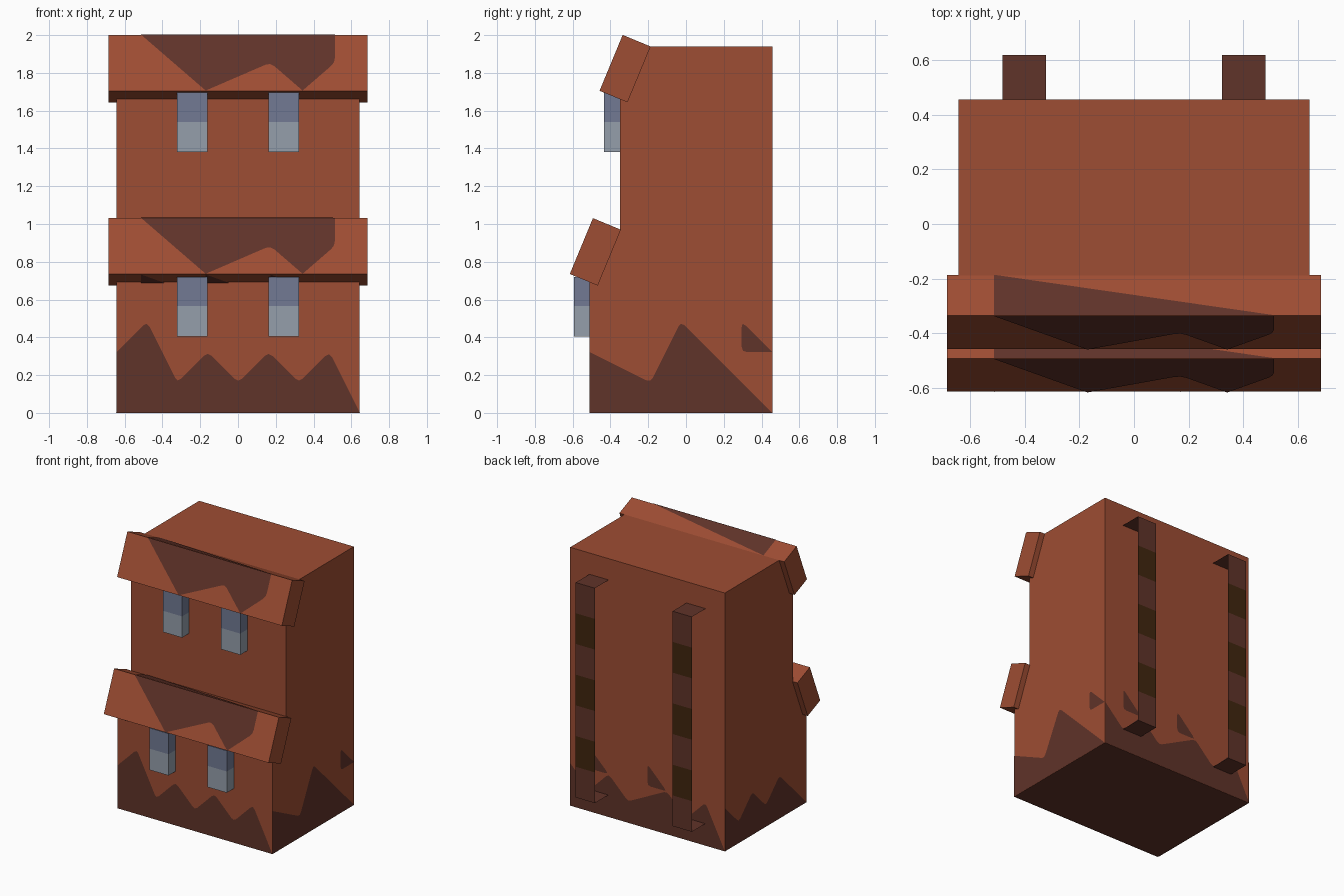
import bpy
import bmesh
import math
from mathutils import Vector

old = bpy.data.objects.get("Cube")
if old:
    bpy.data.objects.remove(old, do_unlink=True)


def material(name, hex_colour):
    rgb = []
    for i in (0, 2, 4):
        c = int(hex_colour[i:i + 2], 16) / 255
        rgb.append(c / 12.92 if c <= 0.04045 else ((c + 0.055) / 1.055) ** 2.4)
    m = bpy.data.materials.new(name)
    m.use_nodes = True
    m.diffuse_color = (*rgb, 1)
    m.node_tree.nodes["Principled BSDF"].inputs["Base Color"].default_value = (*rgb, 1)
    return m


LEATHER = material("rust leather", "9E4D33")
DARK = material("dark brown leather", "603329")
OLIVE = material("deep olive brown", "40260E")
STEEL = material("light steel", "959FAB")
BLUE = material("blue steel", "727A94")

HALF_W = 0.643          # half width of the bag
FRONT, MID, BACK = -0.51, -0.35, 0.457
PIX = 0.161             # width of one step in the stained pattern
X, Y, Z = Vector((1, 0, 0)), Vector((0, 1, 0)), Vector((0, 0, 1))


def finish(bm, name, mats):
    mesh = bpy.data.meshes.new(name)
    bm.to_mesh(mesh)
    bm.free()
    for m in mats:
        mesh.materials.append(m)
    ob = bpy.data.objects.new(name, mesh)
    bpy.context.collection.objects.link(ob)
    return ob


def prism(name, profile, x0, x1, mats, rule=None, cut_z=None):
    """Extrude a (y, z) profile along x; the rule picks a material per face."""
    bm = bmesh.new()
    face = bm.faces.new([bm.verts.new((x0, y, z)) for y, z in profile])
    ext = bmesh.ops.extrude_face_region(bm, geom=[face])
    moved = [g for g in ext["geom"] if isinstance(g, bmesh.types.BMVert)]
    bmesh.ops.translate(bm, verts=moved, vec=X * (x1 - x0))
    if cut_z:
        bmesh.ops.bisect_plane(bm, geom=bm.verts[:] + bm.edges[:] + bm.faces[:],
                               plane_co=(0, 0, cut_z), plane_no=Z)
    bmesh.ops.recalc_face_normals(bm, faces=bm.faces)
    if rule:
        for f in bm.faces:
            f.material_index = int(rule(f))
    return finish(bm, name, mats)


def rounded(points, is_round, r=0.028):
    """Soften the chosen corners of a 2D outline."""
    out = []
    for i, p in enumerate(points):
        if not is_round(p):
            out.append(p)
            continue
        a = p + (points[i - 1] - p).normalized() * r
        b = p + (points[(i + 1) % len(points)] - p).normalized() * r
        out += [a, (a + b + 2 * p) / 4, b]
    return out


def stain(name, origin, u, v, heights, width=PIX, step=PIX, is_round=lambda p: True):
    """Flat stepped patch: columns of given heights, laid just above a surface."""
    total = width * len(heights)
    pts = [Vector((0, 0)), Vector((total, 0))]
    for i in reversed(range(len(heights))):
        h = heights[i] * step
        for p in (Vector(((i + 1) * width, h)), Vector((i * width, h))):
            if p.y == pts[-1].y and len(pts) > 2:
                pts.pop()
            pts.append(p)
    n = u.cross(v).normalized()
    bm = bmesh.new()
    bm.faces.new([bm.verts.new(origin + u * p.x + v * p.y + n * 0.003)
                  for p in rounded(pts, is_round)])
    return finish(bm, name, [DARK])


# Main bag with the front pocket, dark underneath
prism("bag_body", [(FRONT, 0), (BACK, 0), (BACK, 1.94), (MID, 1.94), (MID, 0.97), (FRONT, 0.97)],
      -HALF_W, HALF_W, [LEATHER, DARK], lambda f: f.normal.z < -0.5)

# Dark stepped stain around the base: corner, run direction, column heights
sides = {
    "front": (Vector((-HALF_W, FRONT, 0)), X, [2, 3, 1, 2, 1, 2, 1, 2]),
    "left": (Vector((HALF_W, FRONT, 0)), Y, [2, 2, 1, 3, 2, 1]),
    "back": (Vector((HALF_W, BACK, 0)), -X, [2, 1, 2, 1, 1, 2, 1, 2]),
    "right": (Vector((-HALF_W, BACK, 0)), -Y, [2, 1, 2, 1, 2, 2]),
}
for side, (corner, run, heights) in sides.items():
    end = PIX * len(heights) - 0.01
    stain(side + "_base_stain", corner, run, Z, heights,
          is_round=lambda p: p.y > 0 and 0.01 < p.x < end)

# Loose patches above the base
for side, col in (("back", 1), ("back", 4), ("left", 5)):
    corner, run, heights = sides[side]
    at_edge = col == len(heights) - 1
    stain(f"{side}_patch_{col}", corner + run * PIX * col + Z * PIX * 2, run, Z, [1],
          is_round=lambda p: not (at_edge and p.x > 0.1))

# Two tilted flaps with dark trim
TILT = math.radians(22.5)
down = Vector((0, -math.sin(TILT), -math.cos(TILT)))
out = Vector((0, -math.cos(TILT), math.sin(TILT)))
FLAP_W, LONG, THICK, COL = 0.685, 0.16, 0.08, 0.171
for label, centre in (("upper", Vector((0, -0.3225, 1.8225))),
                      ("lower", Vector((0, -0.48, 0.8525)))):
    corners = [centre + down * a * LONG + out * b * THICK
               for a, b in ((-1, -1), (-1, 1), (1, 1), (1, -1))]
    prism(label + "_flap", [(c.y, c.z) for c in corners], -FLAP_W, FLAP_W, [LEATHER])
    top_front = corners[1]
    stain(label + "_flap_trim", top_front + X * COL * 3, -X, down, [1, 2, 1, 1, 2, 1],
          COL, LONG, lambda p: 0 < p.y < 0.3)
    stain(label + "_flap_top_trim", top_front - X * COL * 3, X, -out, [1] * 6,
          COL, THICK * 2, lambda p: False)
    if label == "lower":
        for col in (-3, -1, 1):
            stain(f"lower_flap_underside_mark_{col + 4}", corners[3] + X * COL * col, X, out,
                  [1], COL, THICK * 2, lambda p: False)

# Metal buckles under each flap
for label, y, z in (("upper", MID, 1.38), ("lower", FRONT, 0.405)):
    for side, x in (("right", -0.242), ("left", 0.242)):
        mid = z + 0.16
        prism(f"{label}_{side}_buckle",
              [(y, z), (y - 0.083, z), (y - 0.083, z + 0.315), (y, z + 0.315)],
              x - 0.08, x + 0.08, [STEEL, BLUE],
              lambda f: f.calc_center_median().z > mid, mid)

# Thin carrying straps on the back, banded along their length
LOW, HIGH, REACH, BANDS = 0.165, 1.78, 0.62, 7
for side, x in (("right", -0.403), ("left", 0.403)):
    path = [(BACK, LOW)]
    path += [(REACH, LOW + (HIGH - LOW) * i / BANDS) for i in range(BANDS + 1)]
    path.append((BACK, HIGH))
    bm = bmesh.new()
    rows = [[bm.verts.new((x + s * 0.08, y, z)) for s in (-1, 1)] for y, z in path]
    for i, (a, b) in enumerate(zip(rows, rows[1:])):
        f = bm.faces.new((a[0], b[0], b[1], a[1]))
        f.material_index = int(0 < i <= BANDS and i % 2 == 0)
    bm.normal_update()
    finish(bm, side + "_shoulder_strap", [DARK, OLIVE])
